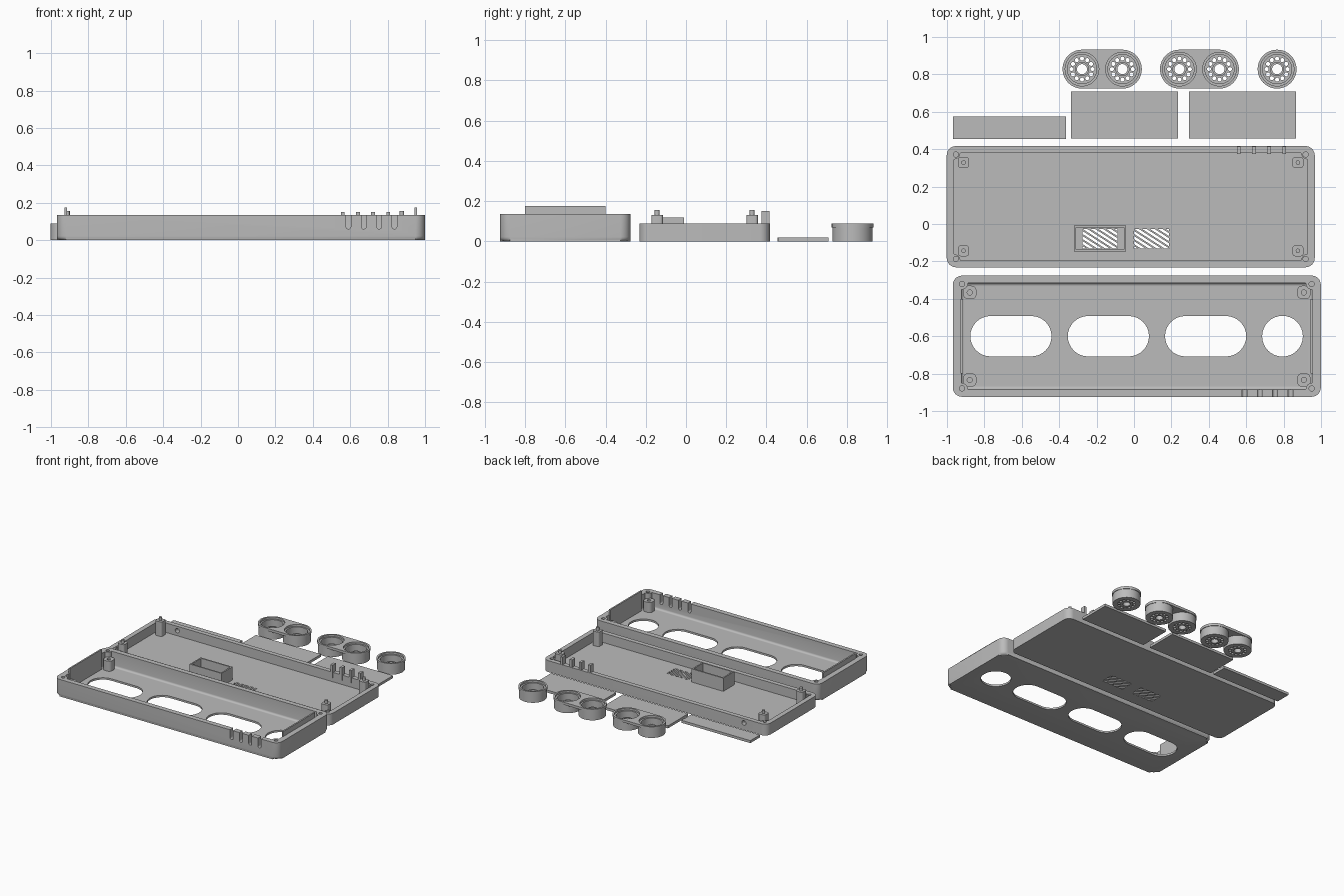
import bpy, bmesh, math

default = bpy.data.objects.get("Cube")
if default:
    bpy.data.objects.remove(default, do_unlink=True)

grey = bpy.data.materials.new("plain_grey")
grey.use_nodes = True
tone = (0.5, 0.5, 0.5, 1)
grey.diffuse_color = tone
grey.node_tree.nodes["Principled BSDF"].inputs["Base Color"].default_value = tone


def rounded(cx, cy, hx, hy, r=0.0, n=8):
    """Outline of a rounded rectangle given by its centre and half sizes."""
    if r <= 0:
        return [(cx - hx, cy - hy), (cx + hx, cy - hy), (cx + hx, cy + hy), (cx - hx, cy + hy)]
    pts = []
    for q, (sx, sy) in enumerate([(1, 1), (-1, 1), (-1, -1), (1, -1)]):
        for i in range(n + 1):
            a = (q + i / n) * math.pi / 2
            p = (cx + sx * (hx - r) + r * math.cos(a), cy + sy * (hy - r) + r * math.sin(a))
            if not pts or math.dist(p, pts[-1]) > 1e-5:
                pts.append(p)
    if math.dist(pts[0], pts[-1]) < 1e-5:
        pts.pop()
    return pts


def circle(cx, cy, r, n=8):
    return rounded(cx, cy, r, r, r, n)


def prism(name, outlines, z0, z1, bevel=0.0, bevel_z=None, along_y=False):
    """Extrude outlines from z0 to z1 and optionally round one end."""
    bm = bmesh.new()
    for pts in outlines:
        low, high = [[bm.verts.new((x, y, z)) for x, y in pts] for z in (z0, z1)]
        bm.faces.new(low[::-1])
        bm.faces.new(high)
        for i in range(len(pts)):
            j = (i + 1) % len(pts)
            bm.faces.new((low[i], low[j], high[j], high[i]))
    if bevel:
        edges = [e for e in bm.edges if all(abs(v.co.z - bevel_z) < 1e-6 for v in e.verts)]
        bmesh.ops.bevel(bm, geom=edges, offset=bevel, segments=4, profile=0.5, affect='EDGES')
    if along_y:
        for v in bm.verts:
            v.co.y, v.co.z = v.co.z, v.co.y
    bmesh.ops.recalc_face_normals(bm, faces=bm.faces)
    mesh = bpy.data.meshes.new(name)
    bm.to_mesh(mesh)
    bm.free()
    mesh.materials.append(grey)
    obj = bpy.data.objects.new(name, mesh)
    bpy.context.scene.collection.objects.link(obj)
    return obj


def combine(obj, tool, operation='DIFFERENCE'):
    mod = obj.modifiers.new("combine", 'BOOLEAN')
    mod.operation, mod.object, mod.solver = operation, tool, 'EXACT'
    bpy.context.view_layer.objects.active = obj
    bpy.ops.object.modifier_apply(modifier=mod.name)
    bpy.data.objects.remove(tool, do_unlink=True)


def corners(cx, cy, dx, dy):
    return [(cx + sx * dx, cy + sy * dy) for sx in (-1, 1) for sy in (-1, 1)]


def tray(name, cx, cy, height, cavity, floor, bottom_round):
    """Open tray whose rim is thickened and drilled at the corners."""
    body = prism(name, [rounded(cx, cy, 0.984, 0.324, 0.05)], 0, height, bottom_round, 0)
    hollow = prism("hollow", [rounded(cx, cy, *cavity)], floor, height + 0.1, bottom_round * 0.7, floor)
    gussets = [circle(x, y, 0.035) for x, y in corners(cx, cy, *cavity)]
    combine(hollow, prism("gussets", gussets, -0.1, 0.5))
    combine(body, hollow)
    holes = [circle(x, y, 0.014, 4) for x, y in corners(cx, cy, 0.935, 0.279)]
    combine(body, prism("rim_holes", holes, height - 0.04, height + 0.1))
    return body


# Front cover with lamp windows and cable slots
cover_x, cover_y = 0.015, -0.6
cover = tray("cover", cover_x, cover_y, 0.135, (0.938, 0.284), 0.015, 0.022)
windows = [rounded(x, cover_y, 0.217, 0.108, 0.108) for x in (-0.658, -0.137, 0.383)]
windows.append(circle(0.794, cover_y, 0.109))
combine(cover, prism("windows", windows, -0.1, 0.05))
slots = [rounded(0.59 + 0.082 * i, 0.12, 0.013, 0.06, 0.0125, 4) for i in range(4)]
combine(cover, prism("slots", slots, -1.0, -0.86, along_y=True))

# Cover sockets and end tongues
for x, y in corners(cover_x, cover_y, 0.893, 0.234):
    socket = prism("cover_socket", [rounded(x, y, 0.036, 0.036, 0.028)], 0.01, 0.095)
    combine(socket, prism("bore", [circle(x, y, 0.014, 4)], 0.04, 0.2))
for side in (-1, 1):
    prism("end_tongue", [rounded(cover_x + side * 0.936, cover_y, 0.006, 0.2)], 0.014, 0.175)

# Base tray with a side hole and slanted vents
base_x, base_y = -0.0175, 0.0925
base = tray("base", base_x, base_y, 0.09, (0.946, 0.288), 0.015, 0)
combine(base, prism("side_hole", [circle(-0.8, 0.055, 0.018)], 0.35, 0.5, along_y=True))
for cx in (-0.182, 0.0935):
    stripes = []
    for k in range(-5, 6):
        y = -0.078 + 0.027 * k
        stripes.append([(cx - 0.2, y + 0.12), (cx + 0.2, y - 0.136),
                        (cx + 0.2, y - 0.12), (cx - 0.2, y + 0.136)])
    vents = prism("vents", stripes, -0.05, 0.05)
    combine(vents, prism("vent_area", [rounded(cx, -0.078, 0.094, 0.052)], -0.1, 0.1), 'INTERSECT')
    combine(base, vents)

# Base posts with pegs
for x, y in corners(base_x, base_y, 0.894, 0.236):
    prism("base_post", [rounded(x, y, 0.029, 0.029, 0.014, 5)], 0.01, 0.13)
    prism("base_peg", [circle(x, y, 0.012, 4)], 0.12, 0.155)

# Cable tabs on the back wall
for i in range(4):
    prism("cable_tab", [rounded(0.56 + 0.081 * i, 0.394, 0.01, 0.02)], 0.05, 0.15)

# Open compartment on the base floor
compartment = prism("compartment", [rounded(-0.182, -0.078, 0.139, 0.069)], 0.013, 0.12)
combine(compartment, prism("compartment_void", [rounded(-0.182, -0.078, 0.128, 0.058)], 0, 0.2))

# Loose flat panels
for x, y, hx, hy in ((-0.666, 0.515, 0.302, 0.06), (-0.052, 0.582, 0.286, 0.126),
                     (0.58, 0.582, 0.286, 0.126)):
    prism("flat_panel", [rounded(x, y, hx, hy)], 0, 0.02)

# Lamp holders: one shared flange over one or two drilled cups
row_y = 0.828
for centres in ((-0.278, -0.062), (0.243, 0.457), (0.765,)):
    mid = sum(centres) / len(centres)
    half = (centres[-1] - centres[0]) / 2
    holder = prism("lamp_holder", [rounded(mid, row_y, half + 0.104, 0.104, 0.104, 10)],
                   0.07, 0.09, 0.007, 0.09)
    combine(holder, prism("cups", [circle(x, row_y, 0.1, 10) for x in centres], 0, 0.08), 'UNION')
    combine(holder, prism("lips", [circle(x, row_y, 0.09, 10) for x in centres], 0.075, 0.2))
    combine(holder, prism("wells", [circle(x, row_y, 0.078, 10) for x in centres], 0.015, 0.2))
    holes = [circle(x, row_y, 0.027) for x in centres]
    for x in centres:
        for k in range(12):
            a = k * math.tau / 12
            holes.append(circle(x + 0.056 * math.cos(a), row_y + 0.056 * math.sin(a), 0.011, 3))
    combine(holder, prism("drillings", holes, -0.1, 0.1))
    for x in centres:
        hub = prism("lamp_hub", [circle(x, row_y, 0.038)], 0.01, 0.045)
        combine(hub, prism("hub_bore", [circle(x, row_y, 0.027)], 0, 0.1))

# Smooth the curves while keeping edges sharp
for obj in bpy.context.scene.objects:
    obj.select_set(obj.type == 'MESH')
bpy.ops.object.shade_smooth_by_angle(angle=math.radians(30))
